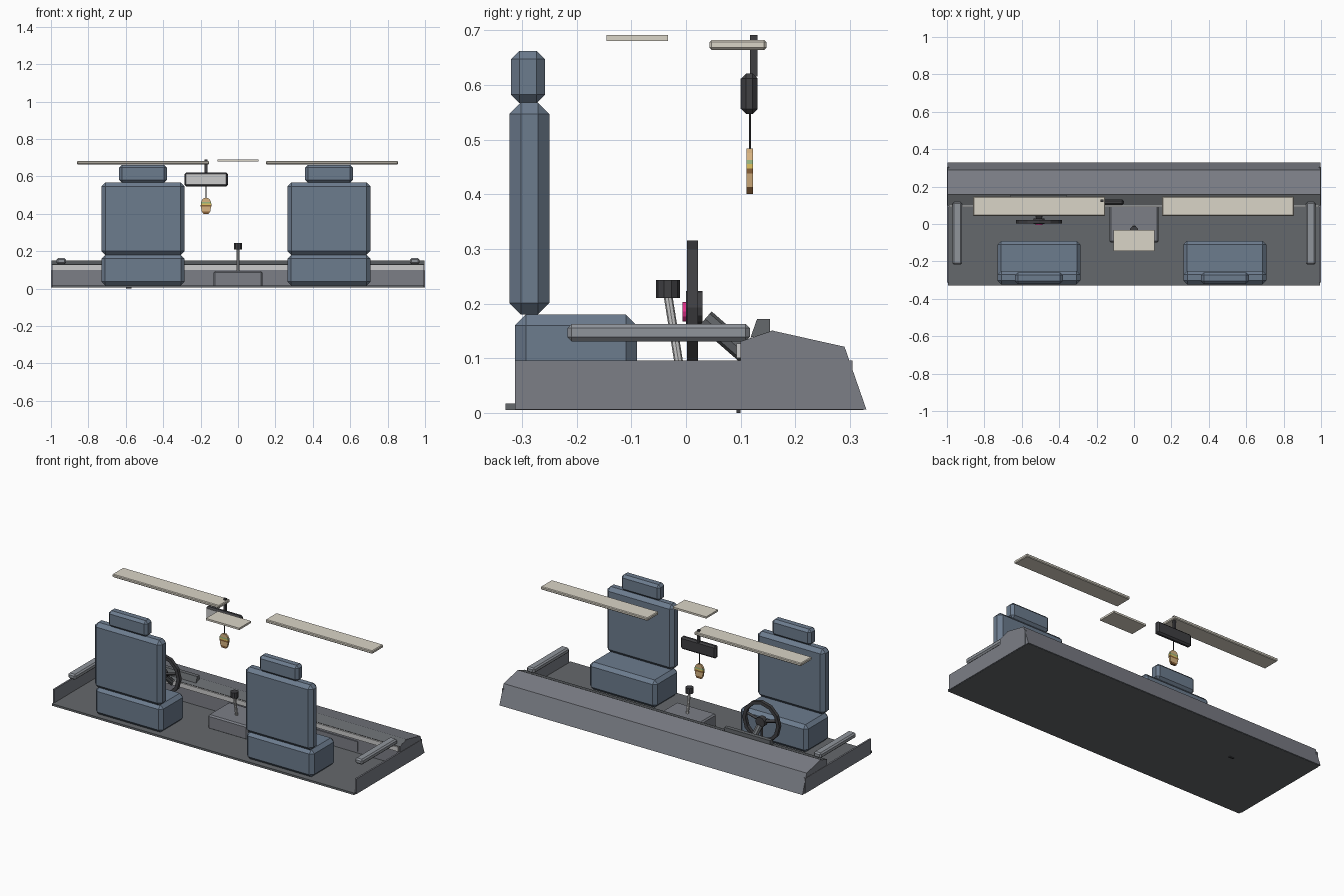
import bpy, bmesh, math
from mathutils import Vector, Matrix

if "Cube" in bpy.data.objects:
    bpy.data.objects.remove(bpy.data.objects["Cube"])


def mat(name, r, g, b):
    m = bpy.data.materials.new(name)
    m.diffuse_color = (r, g, b, 1)
    m.use_nodes = True
    m.node_tree.nodes["Principled BSDF"].inputs["Base Color"].default_value = m.diffuse_color
    return m


PANEL = mat("panel_grey", 0.20, 0.21, 0.24)
DARK = mat("dark_grey", 0.13, 0.14, 0.15)
BLACK = mat("black_plastic", 0.05, 0.05, 0.055)
SEAT = mat("blue_fabric", 0.15, 0.20, 0.27)
CREAM = mat("cream_lining", 0.70, 0.66, 0.57)
METAL = mat("pale_metal", 0.60, 0.62, 0.63)
TRIM = mat("armrest_grey", 0.28, 0.30, 0.33)
PINK = mat("pink", 0.75, 0.03, 0.25)
TAN = mat("tan", 0.68, 0.45, 0.22)
BROWN = mat("brown", 0.25, 0.12, 0.04)
YELLOW = mat("yellow", 0.75, 0.55, 0.12)
GREEN = mat("green", 0.33, 0.48, 0.22)


def finish(name, bm, material, bevel=0):
    bmesh.ops.recalc_face_normals(bm, faces=bm.faces)
    me = bpy.data.meshes.new(name)
    bm.to_mesh(me)
    bm.free()
    ob = bpy.data.objects.new(name, me)
    bpy.context.collection.objects.link(ob)
    me.materials.append(material)
    if bevel:
        mod = ob.modifiers.new("bevel", 'BEVEL')
        mod.width, mod.segments = bevel, 1
    return ob


def box(name, x, y, z, material, bevel=0):
    bm = bmesh.new()
    bmesh.ops.create_cube(bm, size=1)
    for v in bm.verts:
        v.co = [(a + b) / 2 + c * (b - a) for (a, b), c in zip((x, y, z), v.co)]
    return finish(name, bm, material, bevel)


def prism(name, points, start, push, material):
    """Extrude a closed outline; points are 3D offsets from start."""
    bm = bmesh.new()
    f = bm.faces.new([bm.verts.new(Vector(start) + Vector(p)) for p in points])
    ext = bmesh.ops.extrude_face_region(bm, geom=[f])["geom"]
    bmesh.ops.translate(bm, vec=push, verts=[v for v in ext if isinstance(v, bmesh.types.BMVert)])
    return finish(name, bm, material)


def rod(name, a, b, radius, sides, material):
    a, b = Vector(a), Vector(b)
    d = b - a
    m = Matrix.Translation((a + b) / 2) @ d.to_track_quat('Z', 'Y').to_matrix().to_4x4()
    bm = bmesh.new()
    bmesh.ops.create_cone(bm, cap_ends=True, segments=sides, radius1=radius,
                          radius2=radius, depth=d.length, matrix=m)
    return finish(name, bm, material)


def side_profile(name, yz, x0, x1, material):
    return prism(name, [(0, y, z) for y, z in yz], (x0, 0, 0), (x1 - x0, 0, 0), material)


# floor, side sills and armrests
box("floor", (-0.995, 0.995), (-0.33, 0.325), (0.005, 0.017), DARK)
for s, side in ((-1, "left"), (1, "right")):
    box(side + "_sill", sorted((s * 0.99, s * 1.0)), (-0.313, 0.305), (0.006, 0.096), PANEL)
    box(side + "_armrest", sorted((s * 0.92, s * 0.97)), (-0.217, 0.117), (0.131, 0.163), TRIM, 0.008)

# dashboard: body, dark pad facing the seats, trim strip, glove box
side_profile("dashboard", [(0.10, 0.007), (0.10, 0.13), (0.16, 0.15), (0.29, 0.121), (0.33, 0.006)],
             -0.998, 0.998, PANEL)
side_profile("dash_pad", [(0.098, 0.13), (0.159, 0.151), (0.161, 0.149), (0.10, 0.127)],
             -0.996, 0.996, DARK)
box("dash_trim", (-0.99, 0.99), (0.092, 0.103), (0.10, 0.127), METAL)
box("glove_box", (0.27, 0.72), (0.094, 0.104), (0.027, 0.087), PANEL)
side_profile("instrument_hood", [(0.118, 0.138), (0.13, 0.172), (0.154, 0.172), (0.154, 0.145)],
             -0.66, -0.36, DARK)

# centre console and gear lever
box("console", (-0.13, 0.13), (-0.10, 0.10), (0.01, 0.095), PANEL, 0.008)
rod("gear_lever", (0, -0.013, 0.09), (0, -0.033, 0.215), 0.008, 8, METAL)
rod("gear_knob", (0, -0.033, 0.21), (0, -0.033, 0.243), 0.022, 10, BLACK)

# seats
for cx, side in ((-0.508, "left"), (0.486, "right")):
    wide = (cx - 0.222, cx + 0.222)
    box(side + "_seat_base", wide, (-0.313, -0.09), (0.017, 0.18), SEAT, 0.02)
    box(side + "_seat_back", wide, (-0.323, -0.25), (0.18, 0.568), SEAT, 0.021)
    box(side + "_headrest", (cx - 0.128, cx + 0.128), (-0.32, -0.258), (0.567, 0.662), SEAT, 0.015)

# steering wheel: square-section rim, spokes, hub, button, column
WX, WY, WZ = -0.508, 0.012, 0.193
bm = bmesh.new()
ring = [(r, y) for r, y in ((0.122, -0.01), (0.122, 0.01), (0.102, 0.01), (0.102, -0.01))]
verts = [bm.verts.new((WX + r, WY + y, WZ)) for r, y in ring]
edges = [bm.edges.new((verts[i], verts[(i + 1) % 4])) for i in range(4)]
bmesh.ops.spin(bm, geom=verts + edges, cent=(WX, WY, WZ), axis=(0, 1, 0),
               angle=math.tau, steps=12, use_duplicate=False)
bmesh.ops.remove_doubles(bm, verts=bm.verts, dist=1e-4)
finish("steering_rim", bm, BLACK)
for i, deg in enumerate((15, 165, 270)):
    a = math.radians(deg)
    rod(f"spoke_{i + 1}", (WX, WY, WZ),
        (WX + 0.106 * math.cos(a), WY, WZ + 0.106 * math.sin(a)), 0.009, 4, BLACK)
rod("steering_hub", (WX, 0.0, WZ), (WX, 0.03, WZ), 0.03, 12, BLACK)
rod("horn_button", (WX, -0.006, WZ - 0.008), (WX, 0.002, WZ - 0.008), 0.018, 12, PINK)
rod("steering_column", (WX, 0.035, 0.172), (WX, 0.112, 0.105), 0.018, 8, DARK)

# pedal reaching through the floor
box("pedal", (-0.60, -0.57), (0.092, 0.10), (0.0, 0.06), BLACK)

# sun visors and roof lamp
box("left_visor", (-0.86, -0.155), (0.043, 0.147), (0.664, 0.682), CREAM, 0.004)
box("right_visor", (0.15, 0.855), (0.043, 0.147), (0.664, 0.682), CREAM, 0.004)
box("roof_lamp", (-0.11, 0.11), (-0.145, -0.033), (0.68, 0.691), CREAM)

# rear-view mirror
box("mirror_housing", (-0.286, -0.054), (0.101, 0.131), (0.547, 0.621), BLACK, 0.009)
box("mirror_glass", (-0.277, -0.063), (0.0995, 0.103), (0.556, 0.612), METAL)
box("mirror_stem", (-0.178, -0.164), (0.117, 0.131), (0.615, 0.691), BLACK)

# hanging charm: flat layered oval on a cord
CX = -0.171
rod("charm_cord", (CX, 0.117, 0.475), (CX, 0.117, 0.55), 0.002, 6, BLACK)
layers = [("tip", 0.400, 0.413, 0.014, 0.023, BROWN), ("body", 0.413, 0.438, 0.023, 0.027, TAN),
          ("band", 0.438, 0.447, 0.029, 0.029, BROWN), ("stripe", 0.447, 0.455, 0.028, 0.028, YELLOW),
          ("leaf", 0.455, 0.463, 0.028, 0.027, GREEN), ("shoulder", 0.463, 0.475, 0.026, 0.021, TAN),
          ("cap", 0.475, 0.484, 0.021, 0.011, TAN)]
for name, z0, z1, w0, w1, m in layers:
    prism("charm_" + name, [(-w0, 0, z0), (w0, 0, z0), (w1, 0, z1), (-w1, 0, z1)],
          (CX, 0.111, 0), (0, 0.012, 0), m)
